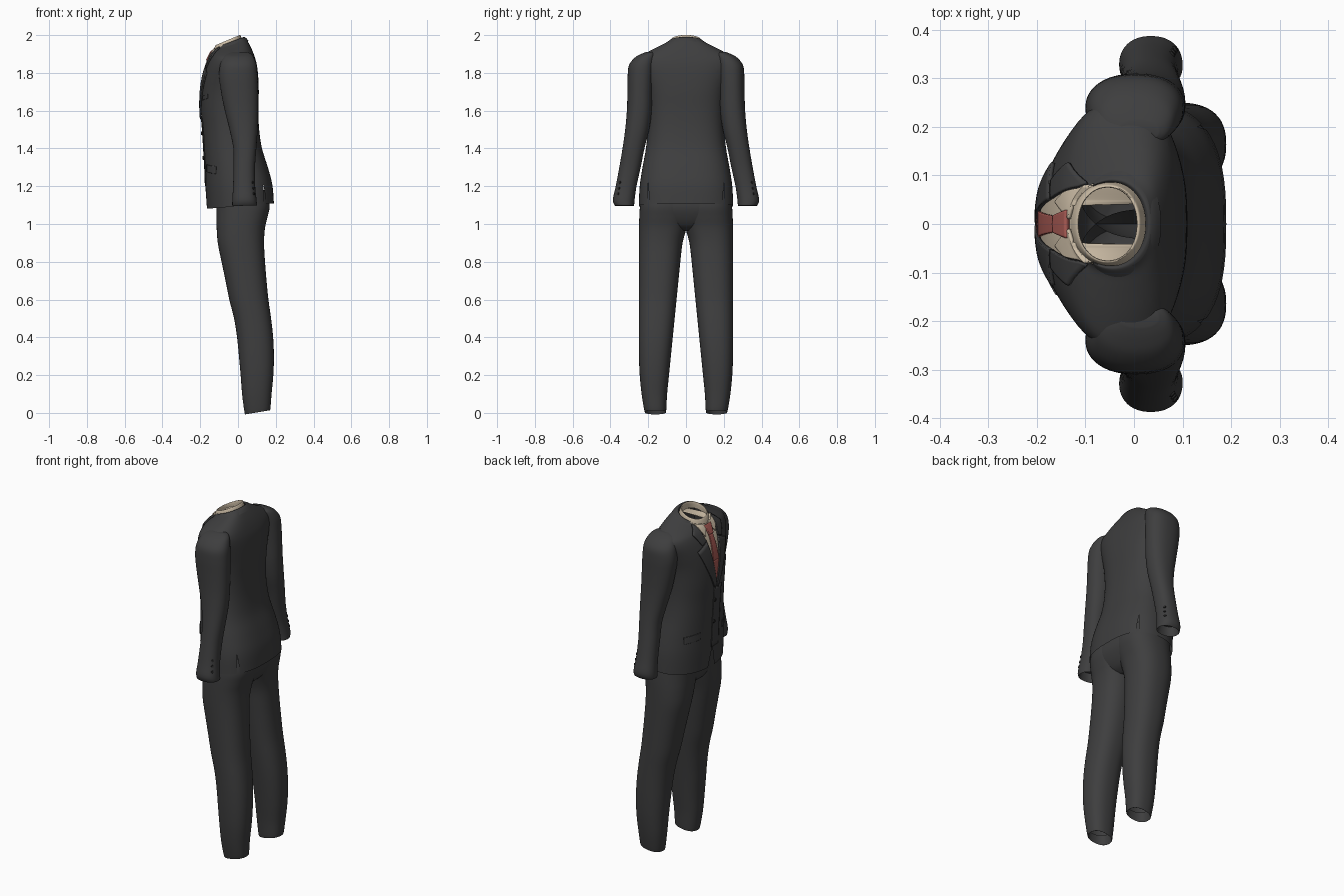
import bpy, bmesh, math
from mathutils import Vector
from mathutils.bvhtree import BVHTree

if "Cube" in bpy.data.objects:
    bpy.data.objects.remove(bpy.data.objects["Cube"])


def material(name, rgb):
    m = bpy.data.materials.new(name)
    m.diffuse_color = (*rgb, 1)
    m.use_nodes = True
    m.node_tree.nodes["Principled BSDF"].inputs["Base Color"].default_value = m.diffuse_color
    return m


CLOTH = material("charcoal cloth", (0.048, 0.048, 0.049))
SHIRT = material("cream shirt", (0.62, 0.52, 0.39))
TIE = material("dusty red tie", (0.40, 0.105, 0.09))
BUTTON = material("dark button", (0.018, 0.018, 0.018))


def finish(bm, name, *mats):
    me = bpy.data.meshes.new(name)
    bm.to_mesh(me)
    ob = bpy.data.objects.new(name, me)
    bpy.context.collection.objects.link(ob)
    for m in mats:
        me.materials.append(m)
    bpy.ops.object.select_all(action='DESELECT')
    ob.select_set(True)
    bpy.context.view_layer.objects.active = ob
    bpy.ops.object.shade_smooth_by_angle(angle=math.radians(50))
    return ob


def smooth_sections(secs, steps):
    """Catmull-Rom interpolation between cross-sections."""
    out = []
    for i in range(len(secs) - 1):
        p0, p1 = secs[max(i - 1, 0)], secs[i]
        p2, p3 = secs[i + 1], secs[min(i + 2, len(secs) - 1)]
        for s in range(steps):
            t = s / steps
            out.append([0.5 * (2 * b + (c - a) * t + (2 * a - 5 * b + 4 * c - d) * t * t
                               + (3 * b - a - 3 * c + d) * t ** 3)
                        for a, b, c, d in zip(p0, p1, p2, p3)])
    return out + [list(secs[-1])]


def loft(secs, nf=2.1, nb=2.1, side=1, seg=48, steps=4, cap0=False, cap1=False, arc=None):
    """Sections: z, front x, back x, inner y, outer y, slope of z along x."""
    bm = bmesh.new()
    rings = []
    for z, xf, xb, y0, y1, tilt in smooth_sections(secs, steps):
        cx, rx, cy, ry = (xf + xb) / 2, (xb - xf) / 2, (y0 + y1) / 2, (y1 - y0) / 2
        ring = []
        for k in range(seg + (1 if arc else 0)):
            a = -arc + 2 * arc * k / seg if arc else 2 * math.pi * k / seg
            c, s = math.cos(a), math.sin(a)
            n = nb if c > 0 else nf
            dx = rx * math.copysign(abs(c) ** (2 / n), c)
            dy = ry * math.copysign(abs(s) ** (2 / n), s)
            ring.append(bm.verts.new((cx + dx, side * (cy + dy), z + tilt * dx)))
        rings.append(ring)
    for a, b in zip(rings, rings[1:]):
        for k in range(seg):
            j = (k + 1) % len(a)
            bm.faces.new((a[k], a[j], b[j], b[k]))
    if cap0:
        bm.faces.new(rings[0])
    if cap1:
        bm.faces.new(rings[-1])
    bmesh.ops.recalc_face_normals(bm, faces=bm.faces)
    return bm


def wedge(bm, y, z, slope, up, front):
    """Cut a V with its tip at (y, z) and return the faces inside it."""
    def on_side(f):
        c = f.calc_center_median()
        return (c.x < -0.02) == front and abs(c.y - y) < 0.15
    d = 1 if up else -1
    for sg in (1, -1):
        fs = [f for f in bm.faces if on_side(f)]
        geom = list({g for f in fs for g in (*f.verts, *f.edges)}) + fs
        bmesh.ops.bisect_plane(bm, geom=geom, plane_co=(0, y, z),
                               plane_no=(0, sg, -d * slope), dist=1e-6)
    return [f for f in bm.faces if on_side(f)
            and abs(f.calc_center_median().y - y) < slope * d * (f.calc_center_median().z - z)]


# Jacket body
bm = loft([(1.095, -.165, .190, -.250, .250, .08), (1.2, -.172, .182, -.245, .245, .04),
           (1.3, -.176, .158, -.230, .230, 0), (1.4, -.182, .127, -.212, .212, 0),
           (1.5, -.188, .112, -.202, .202, 0), (1.6, -.196, .108, -.202, .202, 0),
           (1.7, -.195, .110, -.212, .212, 0), (1.78, -.184, .107, -.235, .235, 0),
           (1.84, -.167, .100, -.255, .255, 0), (1.88, -.150, .090, -.250, .250, 0),
           (1.91, -.140, .075, -.200, .200, .1), (1.935, -.133, .056, -.140, .140, .25),
           (1.948, -.129, .043, -.105, .105, .36), (1.957, -.127, .034, -.092, .092, .4)],
          nf=2.15, nb=2.7, seg=72)
surface = BVHTree.FromBMesh(bm)
for f in wedge(bm, 0, 1.6, 0.23, True, True):        # shirt in the neckline
    f.material_index = 1
bmesh.ops.delete(bm, geom=wedge(bm, 0, 1.2, 0.25, False, True), context='FACES')
for y in (-.2, .2):                                  # back vents
    bmesh.ops.delete(bm, geom=wedge(bm, y, 1.22, 0.06, False, False), context='FACES')
finish(bm, "jacket_body", CLOTH, SHIRT)


def hit(y, z):
    co, no, _, _ = surface.ray_cast(Vector((-1, y, z)), Vector((1, 0, 0)))
    if co is None:
        co, no, _, _ = surface.find_nearest(Vector((-.13, y, z)))
    return co, (no if no.x < 0 else -no)


def patch(name, corners, off, mat, mirror=True, n=12):
    """Thin plate laid on the jacket front; corners are (y, z) in order."""
    a, b, c, d = [Vector(p) for p in corners]
    for side in ((1, -1) if mirror else (1,)):
        bm = bmesh.new()
        grid = []
        for i in range(n + 1):
            v = i / n
            row = []
            for j in range(n + 1):
                p = a.lerp(d, v).lerp(b.lerp(c, v), j / n)
                co, no = hit(side * p.x, p.y)
                row.append(bm.verts.new(co + no * off))
            grid.append(row)
        for r, s in zip(grid, grid[1:]):
            for j in range(n):
                bm.faces.new((r[j], r[j + 1], s[j + 1], s[j]))
        bm.normal_update()
        if sum(f.normal.x * f.calc_area() for f in bm.faces) > 0:
            bmesh.ops.reverse_faces(bm, faces=bm.faces)
        ob = finish(bm, name, mat)
        mod = ob.modifiers.new("thickness", 'SOLIDIFY')
        mod.thickness, mod.offset = off * 0.9, -1


# Lapels, tie, shirt collar wings, pockets, front overlap
patch("lapel", [(0, 1.575), (.014, 1.555), (.125, 1.80), (.052, 1.835)], .009, CLOTH)
patch("upper_lapel", [(.052, 1.838), (.088, 1.826), (.125, 1.89), (.080, 1.935)], .009, CLOTH)
patch("tie_knot", [(-.017, 1.862), (.017, 1.862), (.028, 1.912), (-.028, 1.912)], .012, TIE, False)
patch("tie_blade", [(-.026, 1.72), (.026, 1.72), (.016, 1.865), (-.016, 1.865)], .006, TIE, False)
patch("tie_lower", [(-.002, 1.61), (.002, 1.61), (.026, 1.72), (-.026, 1.72)], .005, TIE, False)
patch("shirt_collar_wing", [(.045, 1.862), (.066, 1.895), (.076, 1.938), (.010, 1.918)], .008, SHIRT)
patch("pocket_flap", [(.10, 1.275), (.185, 1.265), (.185, 1.305), (.10, 1.315)], .004, CLOTH)
patch("breast_pocket", [(-.145, 1.665), (-.085, 1.655), (-.085, 1.677), (-.145, 1.687)], .003, CLOTH, False)
patch("front_overlap", [(-.06, 1.2), (.012, 1.2), (.012, 1.56), (-.06, 1.56)], .003, CLOTH, False)

# Jacket collar round the back of the neck
finish(loft([(1.937, -.120, .056, -.122, .122, .36), (1.952, -.120, .044, -.105, .105, .38),
             (1.962, -.120, .031, -.092, .092, .38), (1.955, -.120, .024, -.086, .086, .38)],
            arc=2.1), "jacket_collar", CLOTH)

# Shirt collar band
finish(loft([(1.930, -.135, .026, -.088, .088, .42), (1.955, -.128, .018, -.084, .084, .42),
             (1.972, -.120, .012, -.080, .080, .42), (1.970, -.114, .006, -.075, .075, .42),
             (1.935, -.116, .008, -.077, .077, .42)], steps=3), "shirt_collar", SHIRT)


def button(name, pos, normal, r):
    bm = bmesh.new()
    bmesh.ops.create_cone(bm, cap_ends=True, segments=16, radius1=r, radius2=r * .8, depth=.007)
    bmesh.ops.rotate(bm, verts=bm.verts,
                     matrix=Vector((0, 0, 1)).rotation_difference(Vector(normal)).to_matrix())
    bmesh.ops.translate(bm, verts=bm.verts, vec=pos)
    finish(bm, name, BUTTON)


for z in (1.48, 1.35):
    co, no = hit(0, z)
    button("front_button", co + no * .005, no, .011)

for side in (1, -1):
    # Sleeve with turned-in cuff
    bm = loft([(1.15, -.018, .087, .285, .370, 0), (1.108, -.024, .094, .280, .372, .02),
               (1.098, -.030, .100, .275, .377, .02), (1.13, -.030, .098, .272, .387, 0),
               (1.2, -.026, .091, .262, .372, 0), (1.3, -.024, .090, .240, .353, 0),
               (1.4, -.025, .097, .220, .336, 0), (1.5, -.045, .104, .195, .322, 0),
               (1.6, -.070, .106, .180, .313, 0), (1.7, -.090, .105, .175, .310, 0),
               (1.78, -.100, .103, .170, .309, 0), (1.84, -.095, .098, .165, .302, 0),
               (1.88, -.080, .085, .160, .272, 0), (1.90, -.060, .070, .160, .238, 0),
               (1.91, -.030, .050, .170, .212, 0)], nf=2.2, nb=2.3, side=side, cap0=True, cap1=True)
    sleeve = BVHTree.FromBMesh(bm)
    finish(bm, "sleeve", CLOTH)
    for z, y in ((1.22, .350), (1.19, .355), (1.16, .360)):
        co, no, _, _ = sleeve.ray_cast(Vector((1, side * y, z)), Vector((-1, 0, 0)))
        button("cuff_button", co, no, .008)

    # Trouser leg with turned-in hem
    finish(loft([(.05, .045, .162, .113, .212, 0), (.012, .040, .166, .109, .216, .15),
                 (.010, .035, .171, .105, .220, .15), (.1, .022, .178, .100, .235, .04),
                 (.2, .014, .187, .090, .245, 0), (.3, .005, .190, .080, .249, 0),
                 (.4, -.005, .186, .070, .250, 0), (.5, -.021, .175, .060, .250, 0),
                 (.6, -.046, .161, .050, .250, 0), (.7, -.066, .151, .040, .250, 0),
                 (.8, -.087, .143, .030, .250, 0), (.9, -.107, .138, .018, .250, 0),
                 (.98, -.113, .143, -.004, .249, 0), (1.04, -.114, .157, -.02, .247, 0),
                 (1.1, -.115, .168, -.03, .243, 0), (1.18, -.12, .155, -.03, .232, 0)],
                nf=2.3, nb=2.4, side=side), "trouser_leg", CLOTH)

# Trouser seat joining the legs
finish(loft([(.965, -.050, .085, -.05, .05, 0), (.99, -.092, .122, -.13, .13, 0),
             (1.04, -.112, .152, -.22, .22, 0), (1.1, -.115, .168, -.24, .24, 0),
             (1.18, -.12, .155, -.232, .232, 0)], nf=2.4, nb=2.6, cap0=True), "trouser_seat", CLOTH)
